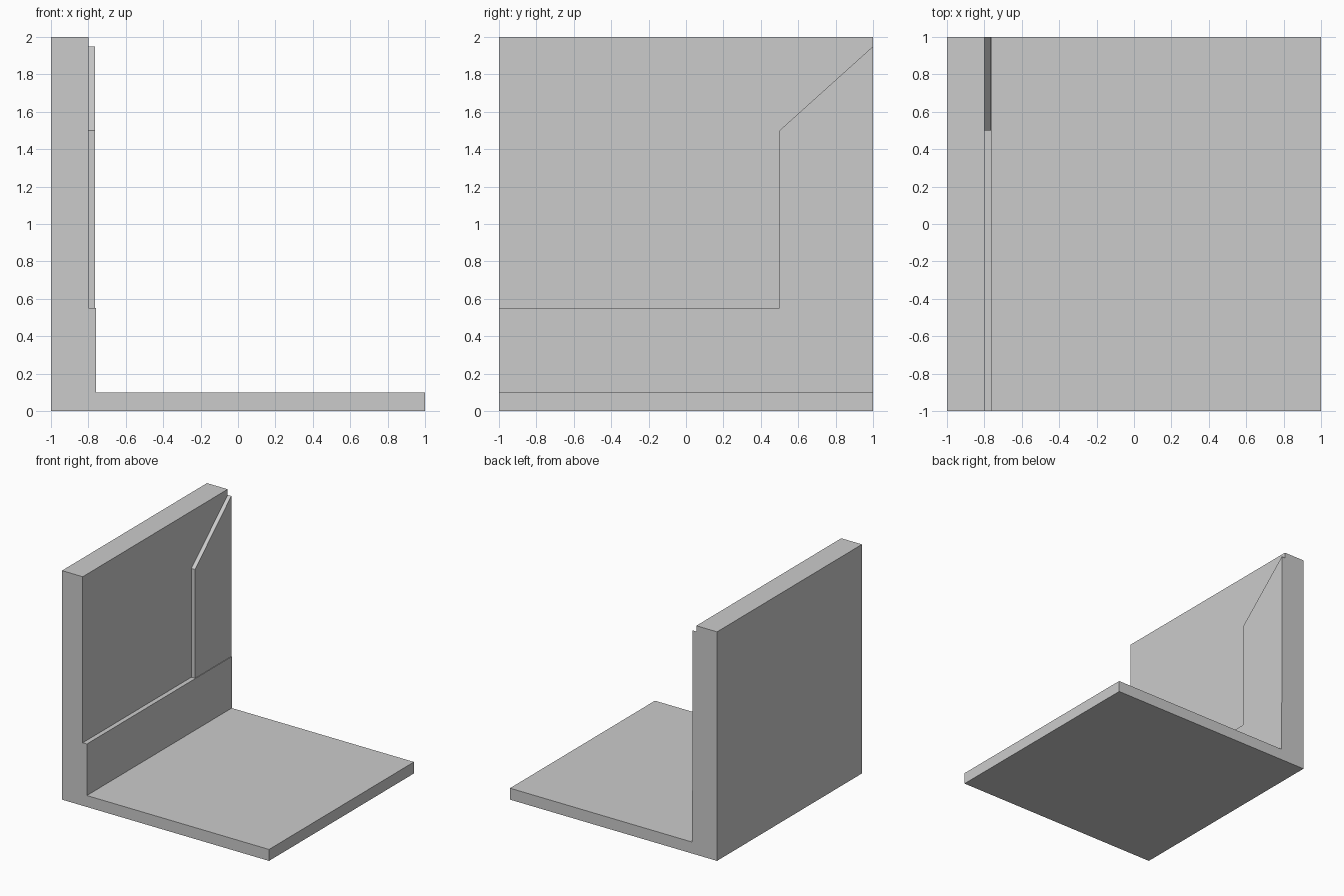
import bpy
import bmesh
from mathutils import Vector

if "Cube" in bpy.data.objects:
    bpy.data.objects.remove(bpy.data.objects["Cube"])


def prism(name, profile, offset):
    """Closed solid made by sweeping a flat outline along an offset."""
    bm = bmesh.new()
    face = bm.faces.new([bm.verts.new(p) for p in profile])
    swept = bmesh.ops.extrude_face_region(bm, geom=[face], use_keep_orig=True)
    verts = [v for v in swept["geom"] if isinstance(v, bmesh.types.BMVert)]
    bmesh.ops.translate(bm, verts=verts, vec=Vector(offset))
    bmesh.ops.recalc_face_normals(bm, faces=bm.faces)
    mesh = bpy.data.meshes.new(name)
    bm.to_mesh(mesh)
    bm.free()
    obj = bpy.data.objects.new(name, mesh)
    bpy.context.collection.objects.link(obj)
    return obj


WALL_X = -0.8    # inner wall surface
SKIRT_X = -0.76  # inner skirting surface
PANEL_X = -0.765
SKIRT_Z = 0.55

# Floor, skirting and wall share one cross-section running front to back
section = [(-1, 0), (1, 0), (1, 0.1), (SKIRT_X, 0.1), (SKIRT_X, SKIRT_Z),
           (WALL_X, SKIRT_Z), (WALL_X, 2), (-1, 2)]
prism("wall_and_floor", [(x, -1, z) for x, z in section], (0, 2, 0))

# Raised trim panel with a sloping top, at the back end of the wall
outline = [(0.5, SKIRT_Z), (1, SKIRT_Z), (1, 1.95), (0.5, 1.5)]
prism("wall_panel", [(WALL_X, y, z) for y, z in outline],
      (PANEL_X - WALL_X, 0, 0))
